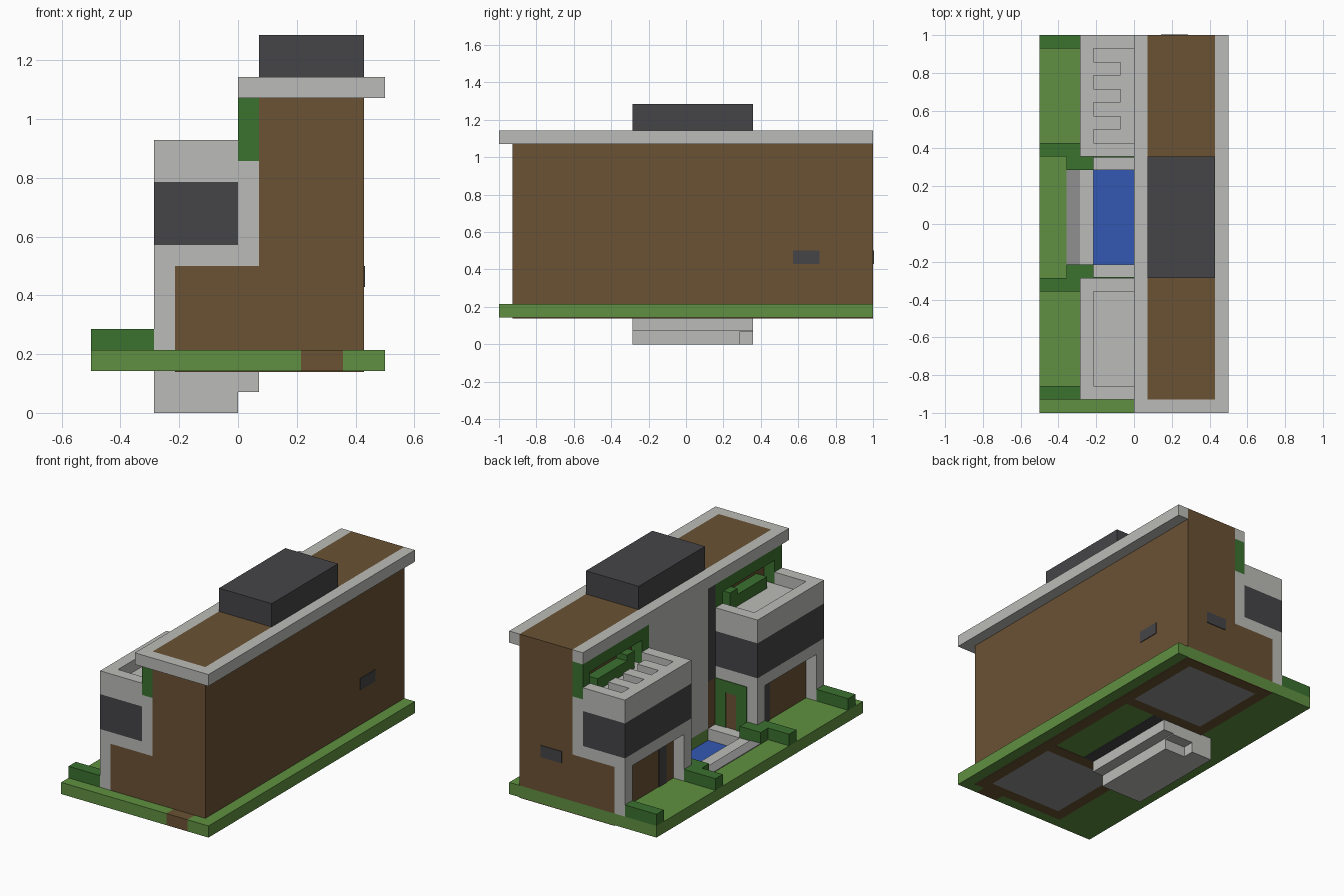
import bpy
import bmesh

UNIT = 1 / 14      # one building block
SKIN = 0.06        # thickness of painted plates, in blocks

cube = bpy.data.objects.get("Cube")
if cube:
    bpy.data.objects.remove(cube, do_unlink=True)


def material(name, r, g, b):
    mat = bpy.data.materials.new(name)
    mat.use_nodes = True
    mat.diffuse_color = (r, g, b, 1)
    mat.node_tree.nodes["Principled BSDF"].inputs["Base Color"].default_value = (r, g, b, 1)
    return mat


concrete = material("pale concrete", .50, .50, .48)
timber = material("brown timber", .145, .084, .034)
slate = material("dark slate", .06, .058, .065)
grass = material("grass green", .115, .28, .052)
hedge = material("hedge green", .044, .165, .028)
water = material("pool blue", .033, .095, .45)
paving = material("grey paving", .28, .28, .285)


def part(name, mat, *boxes):
    """One object from boxes given as (x0, x1, y0, y1, z0, z1) in blocks."""
    bm = bmesh.new()
    for x0, x1, y0, y1, z0, z1 in boxes:
        verts = bmesh.ops.create_cube(bm, size=1)["verts"]
        for v in verts:
            v.co.x = ((x1 if v.co.x > 0 else x0) - 7) * UNIT
            v.co.y = ((y1 if v.co.y > 0 else y0) - 14) * UNIT
            v.co.z = (z1 if v.co.z > 0 else z0) * UNIT
    mesh = bpy.data.meshes.new(name)
    bm.to_mesh(mesh)
    bm.free()
    mesh.materials.append(mat)
    obj = bpy.data.objects.new(name, mesh)
    bpy.context.collection.objects.link(obj)
    return obj


def flip(box):
    """Mirror a box to the other wing."""
    x0, x1, y0, y1, z0, z1 = box
    return (x0, x1, 29 - y1, 29 - y0, z0, z1)


def pair(name, mat, *boxes):
    part("front_" + name, mat, *boxes)
    part("back_" + name, mat, *[flip(b) for b in boxes])


# Ground, with an opening for the pool
part("lawn", grass,
     (0, 3, 0, 28, 2, 3), (3, 7, 0, 10, 2, 3), (3, 7, 19, 28, 2, 3),
     (7, 10, 0, 28, 2, 3), (10, 12, 1, 28, 2, 3), (12, 14, 0, 28, 2, 3))
part("entry_path", timber, (10, 12, 0, 1, 2, 3))
part("pool_paving", paving, (2, 3, 10, 19, 3, 3 + SKIN))

# Underside of the ground: room floors and wall footings
pair("room_floor", paving, (5, 12, 2, 9, 2 - SKIN, 2))
pair("footing", timber,
     (4, 5, 1, 10, 2 - SKIN, 2), (12, 13, 1, 10, 2 - SKIN, 2),
     (5, 12, 1, 2, 2 - SKIN, 2), (5, 12, 9, 10, 2 - SKIN, 2))
part("wall_footing", timber, (12, 13, 10, 19, 2 - SKIN, 2))
part("slate_footing", slate, (8, 9, 10, 19, 2 - SKIN, 2))

# Pool
part("pool_floor", concrete, (3, 7, 10, 18, 0, 1), (3, 5, 18, 19, 0, 1),
     (5, 7, 18, 19, .9, 1))
part("pool_walls", concrete,
     (3, 4, 10, 19, 1, 3), (4, 7, 10, 11, 1, 3), (4, 7, 18, 19, 1, 3),
     (7, 8, 10, 19, 1, 2))
part("pool_water", water, (4, 7, 11, 18, 1, 2))

# Garden hedges
pair("garden_hedge", hedge, (0, 3, 1, 2, 3, 4), (0, 3, 9, 10, 3, 4),
     (2, 4, 10, 11, 3, 4))

# Main block and roof
part("main_block", timber, (8, 13, 1, 28, 3, 15))
part("roof_deck", timber, (8, 13, 1, 28, 15, 16))
part("roof_edge", concrete,
     (7, 8, 0, 28, 15, 16), (13, 14, 0, 28, 15, 16), (8, 13, 0, 1, 15, 16))
part("roof_box", slate, (8, 13, 10, 19, 16, 18))
part("side_vent", slate, (13, 13 + SKIN, 22, 24, 6, 7))
part("back_vent", slate, (9, 11, 28, 28 + SKIN, 6, 7))

# Wall between the wings
part("middle_wall", concrete, (7, 8, 11, 19, 3, 15))
part("middle_glass", slate, (7, 8, 10, 11, 7, 15))
part("middle_door", timber, (7, 8, 10, 11, 3, 7))

# Two wings
pair("wing_ground_floor", timber, (4, 8, 1, 10, 3, 7))
pair("wing_pillars", concrete, (3, 4, 1, 2, 3, 7), (3, 4, 9, 10, 3, 7))
pair("wing_door_strip", slate, (4 - SKIN, 4, 7, 8, 3, 7))
pair("wing_ivy", hedge, (4, 5, 10, 10 + SKIN, 3, 7), (6, 7, 10, 10 + SKIN, 3, 7),
     (5, 6, 10, 10 + SKIN, 6, 7))
pair("wing_upper_floor", concrete,
     (3, 8, 1, 10, 7, 8), (7, 8, 1, 10, 8, 12), (3, 7, 1, 10, 11, 12))
pair("wing_window_band", slate, (3, 7, 1, 10, 8, 11))
pair("wing_parapet", concrete,
     (3, 4, 1, 10, 12, 13), (4, 7, 1, 2, 12, 13), (4, 7, 9, 10, 12, 13))
part("terrace_slats", concrete, *[(4, 6, y, y + 1, 12, 13) for y in (21, 23, 25)])

# Planting below the eaves
pair("eaves_planting", hedge,
     (7, 8, 1, 2, 12, 15), (7, 8, 9, 10, 12, 15), (7, 8, 2, 9, 14, 15),
     (7, 8, 3, 8, 12, 13), (7, 8, 7, 8, 13, 13.5))
